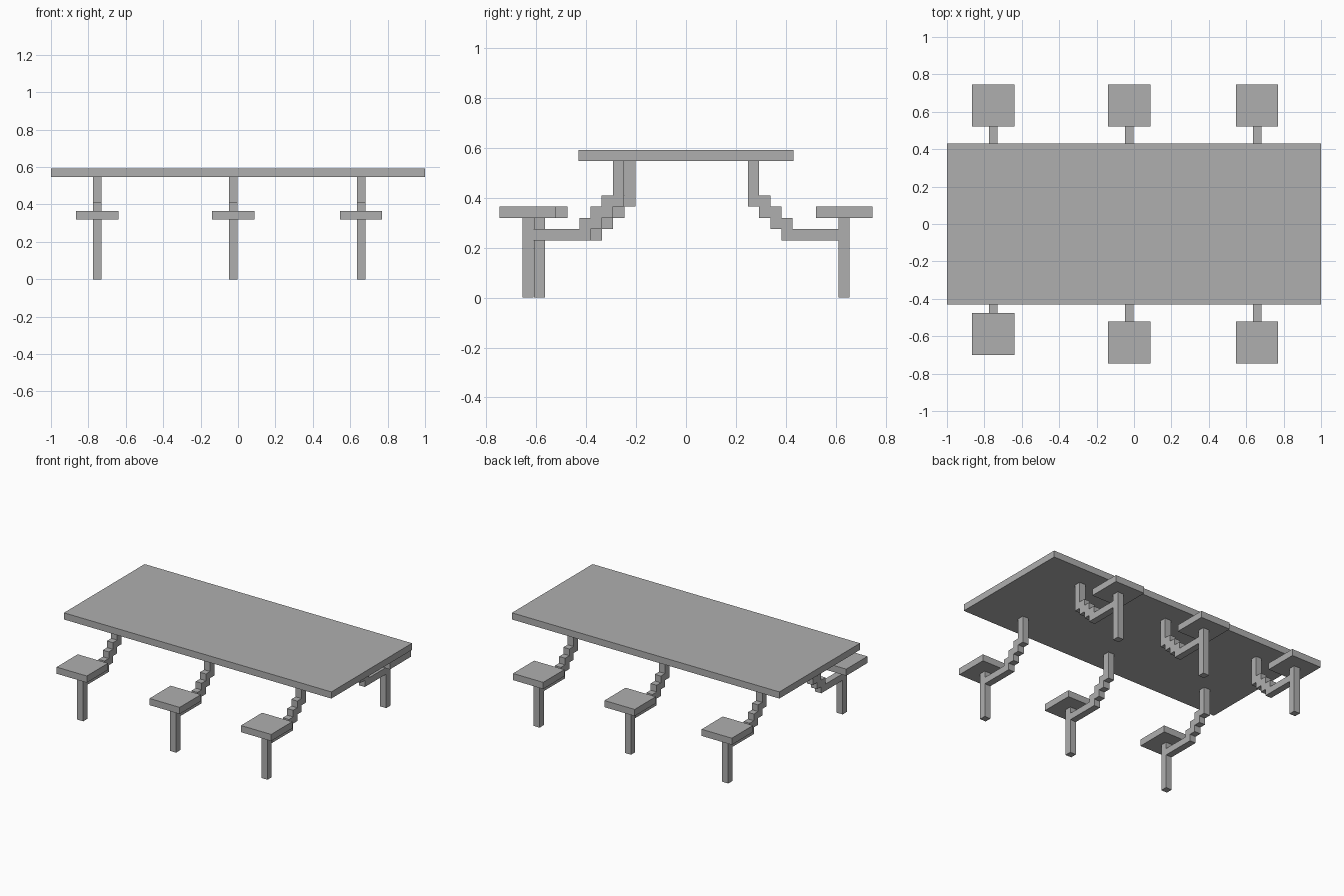
import bpy
import bmesh

cube = bpy.data.objects.get("Cube")
if cube:
    bpy.data.objects.remove(cube, do_unlink=True)

grey = bpy.data.materials.new("plain grey")
grey.use_nodes = True
grey.diffuse_color = (0.43, 0.43, 0.43, 1)
grey.node_tree.nodes["Principled BSDF"].inputs["Base Color"].default_value = grey.diffuse_color

U = 0.045          # thickness shared by slabs, posts and steps
SEAT_Z = 0.32      # underside of the seats
TOP_Z = 0.548      # underside of the tabletop


def finish(name, bm):
    bmesh.ops.recalc_face_normals(bm, faces=bm.faces)
    mesh = bpy.data.meshes.new(name)
    bm.to_mesh(mesh)
    bm.free()
    mesh.materials.append(grey)
    obj = bpy.data.objects.new(name, mesh)
    bpy.context.collection.objects.link(obj)
    return obj


def box(name, centre, size):
    bm = bmesh.new()
    bmesh.ops.create_cube(bm, size=1)
    bmesh.ops.scale(bm, vec=size, verts=bm.verts)
    bmesh.ops.translate(bm, vec=centre, verts=bm.verts)
    return finish(name, bm)


def stepped_arm(name, x, side, shift):
    """Hanger post, staircase and level arm as one extruded side profile."""
    inner, low, leg = 0.248, SEAT_Z - 2 * U, 0.611
    profile = [(inner, TOP_Z)]
    for i in range(4):                      # underside, stepping down
        z = low + (3 - i) * U
        profile += [(inner + i * U, z), (inner + (i + 1) * U, z)]
    profile[-1] = (leg, low)
    profile.append((leg, low + U))
    for i in range(4):                      # upper side, stepping back up
        y = inner + (4 - i) * U
        profile += [(y, low + (i + 1) * U), (y, low + (i + 2) * U)]
    profile[-1] = (inner + U, TOP_Z)
    bm = bmesh.new()
    verts = [bm.verts.new((x - U / 2, side * (y - shift), z)) for y, z in profile]
    face = bm.faces.new(verts)
    result = bmesh.ops.extrude_face_region(bm, geom=[face])
    moved = [v for v in result["geom"] if isinstance(v, bmesh.types.BMVert)]
    bmesh.ops.translate(bm, vec=(U, 0, 0), verts=moved)
    return finish(name, bm)


# Tabletop
box("tabletop", (0, 0, TOP_Z + U / 2), (2, 0.862, U))

# Six seats, each with a leg and a stepped arm reaching under the table
for side, side_name in ((-1, "front"), (1, "back")):
    for x, place in ((-0.753, "right"), (-0.026, "middle"), (0.658, "left")):
        label = f"{side_name}_{place}"
        # The front right seat sits slightly closer to the table
        shift = 0.046 if label == "front_right" else 0
        y = side * (0.634 - shift)
        box(label + "_seat", (x, y, SEAT_Z + U / 2), (0.226, 0.226, U))
        box(label + "_leg", (x, y, SEAT_Z / 2), (U, U, SEAT_Z))
        stepped_arm(label + "_arm", x, side, shift)
